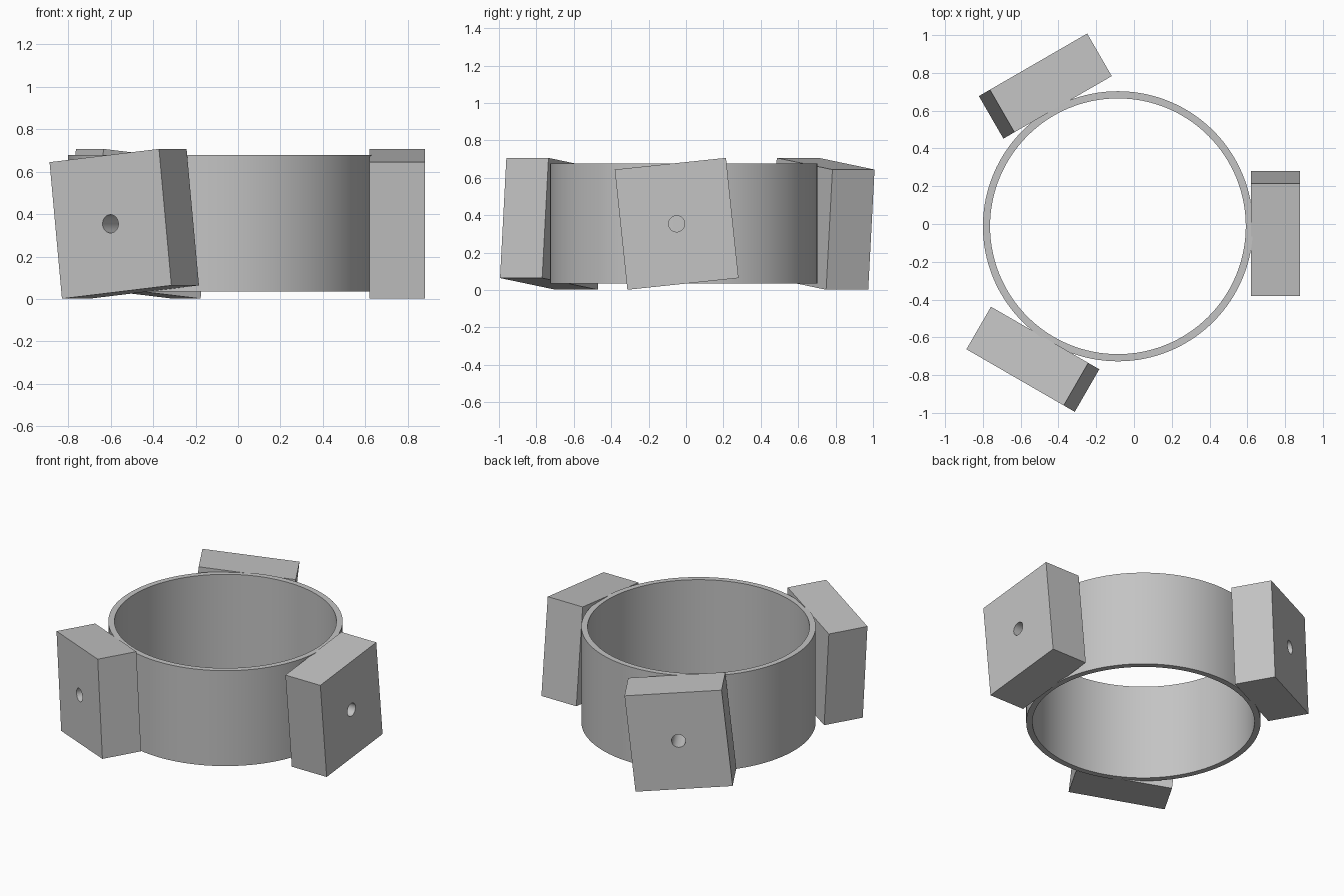
import bpy
import bmesh
from math import radians
from mathutils import Matrix, Vector

cube = bpy.data.objects.get("Cube")
if cube:
    bpy.data.objects.remove(cube, do_unlink=True)

CENTER = Vector((-0.085, -0.012, 0.0))

grey = bpy.data.materials.new("plain grey")
grey.use_nodes = True
grey.diffuse_color = (0.55, 0.55, 0.55, 1)
grey.node_tree.nodes["Principled BSDF"].inputs["Base Color"].default_value = grey.diffuse_color


def make_object(name, bm):
    """Turn a bmesh into a grey object with smooth curves and sharp edges."""
    bmesh.ops.recalc_face_normals(bm, faces=bm.faces)
    mesh = bpy.data.meshes.new(name)
    bm.to_mesh(mesh)
    bm.free()
    mesh.materials.append(grey)
    obj = bpy.data.objects.new(name, mesh)
    bpy.context.collection.objects.link(obj)
    return obj


def select_only(obj):
    bpy.ops.object.select_all(action="DESELECT")
    obj.select_set(True)
    bpy.context.view_layer.objects.active = obj


def smooth(obj):
    select_only(obj)
    bpy.ops.object.shade_smooth_by_angle(angle=radians(30))


# Thin-walled ring, spun from a rectangular wall section
bm = bmesh.new()
section = [(0.677, 0.035), (0.715, 0.035), (0.715, 0.677), (0.677, 0.677)]
verts = [bm.verts.new((r, 0, z)) for r, z in section]
edges = [bm.edges.new((verts[i], verts[(i + 1) % 4])) for i in range(4)]
bmesh.ops.spin(bm, geom=verts + edges, cent=(0, 0, 0), axis=(0, 0, 1),
               angle=radians(360), steps=128, use_merge=True)
bmesh.ops.remove_doubles(bm, verts=bm.verts, dist=0.0001)
ring = make_object("ring", bm)
ring.location = CENTER
smooth(ring)

# Mounting block with a round hole bored through its thickness
bm = bmesh.new()
bmesh.ops.create_cube(bm, size=1, matrix=Matrix.Diagonal((0.26, 0.598, 0.646, 1)))
block = make_object("right_block", bm)

bm = bmesh.new()
bmesh.ops.create_cone(bm, cap_ends=True, segments=48, radius1=0.043, radius2=0.043,
                      depth=0.5, matrix=Matrix.Rotation(radians(90), 4, "Y"))
cutter = make_object("hole_cutter", bm)
cutter.hide_render = True

bore = block.modifiers.new("bore", "BOOLEAN")
bore.operation = "DIFFERENCE"
bore.solver = "EXACT"
bore.object = cutter
select_only(block)
bpy.ops.object.modifier_apply(modifier=bore.name)
bpy.data.objects.remove(cutter, do_unlink=True)
smooth(block)

# Three tilted blocks spaced evenly around the ring
tilted = Matrix.Translation((0.835, -0.038, 0.354)) @ Matrix.Rotation(radians(6), 4, "X")
for name, angle in (("left_block", 0), ("back_block", 120), ("front_block", 240)):
    if angle == 0:
        obj = block
        obj.name = name
    else:
        obj = block.copy()
        obj.name = name
        bpy.context.collection.objects.link(obj)
    obj.matrix_world = (Matrix.Translation(CENTER)
                        @ Matrix.Rotation(radians(angle), 4, "Z") @ tilted)
